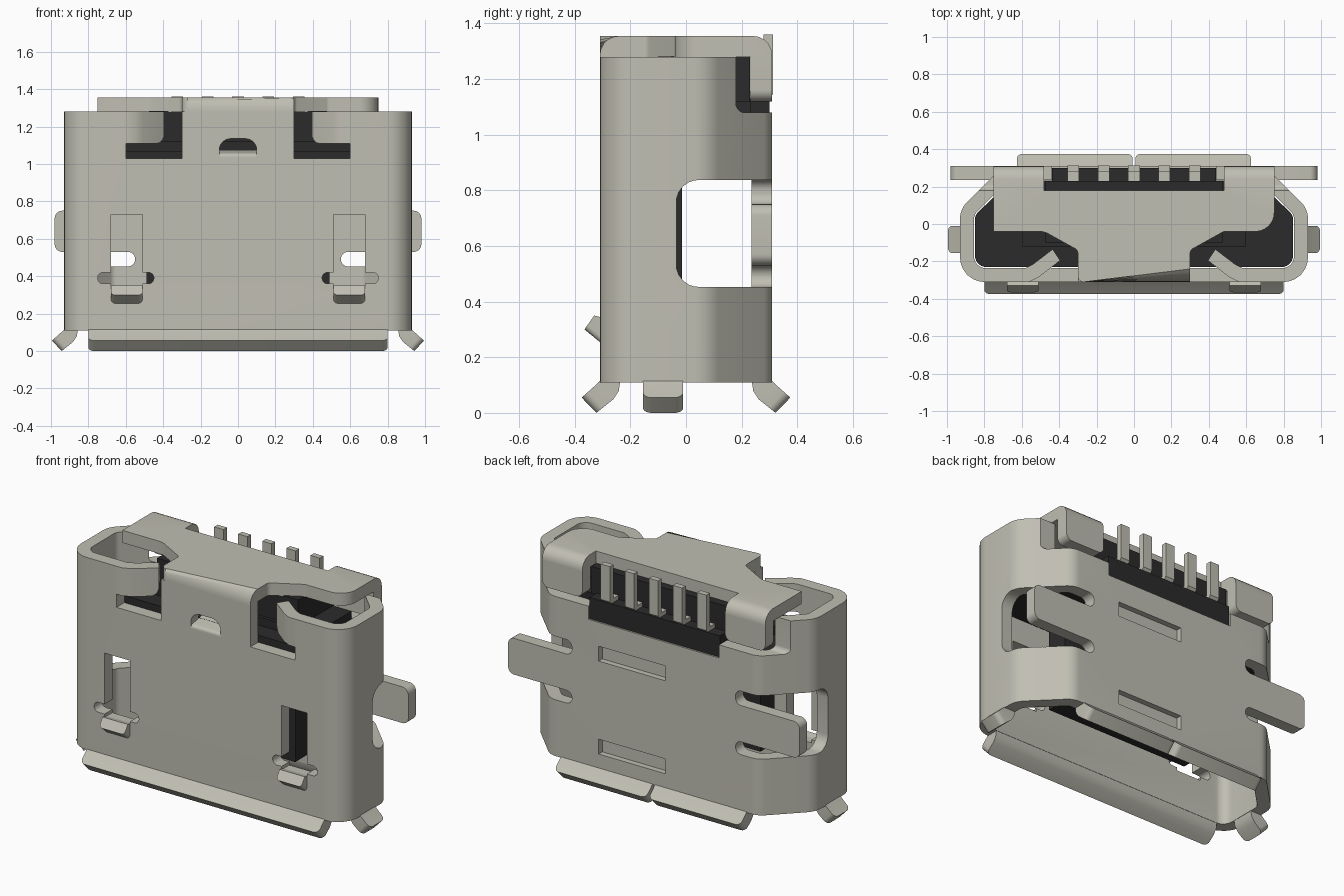
import bpy, bmesh, math
from mathutils import Vector

if "Cube" in bpy.data.objects:
    bpy.data.objects.remove(bpy.data.objects["Cube"], do_unlink=True)


def material(name, rgb):
    m = bpy.data.materials.new(name)
    m.use_nodes = True
    m.diffuse_color = (*rgb, 1)
    m.node_tree.nodes["Principled BSDF"].inputs["Base Color"].default_value = (*rgb, 1)
    return m


METAL = material("warm grey metal", (0.53, 0.52, 0.45))
PLASTIC = material("black plastic", (0.024, 0.024, 0.024))
parts = []


def fillet(pts, radii, seg=6):
    """Round the corners of a 2D polygon; radius 0 keeps a corner sharp."""
    if not isinstance(radii, (list, tuple)):
        radii = [radii] * len(pts)
    pts, out = [Vector(p) for p in pts], []
    for i, (p, r) in enumerate(zip(pts, radii)):
        if r == 0:
            out.append(p)
            continue
        a = (pts[i - 1] - p).normalized()
        b = (pts[(i + 1) % len(pts)] - p).normalized()
        half = a.angle(b) / 2
        c = p + (a + b).normalized() * r / math.sin(half)
        t = r / math.tan(half)
        va, vb = p + a * t - c, p + b * t - c
        for k in range(seg + 1):
            out.append(c + va.lerp(vb, k / seg).normalized() * r)
    return out


def rect(u0, v0, u1, v1, r=0):
    return fillet([(u0, v0), (u1, v0), (u1, v1), (u0, v1)], r)


def place(axis, p, t):
    u, v = p
    return {"x": (t, u, v), "y": (u, t, v), "z": (u, v, t)}[axis]


def finish(name, bm, mat):
    bmesh.ops.recalc_face_normals(bm, faces=bm.faces)
    me = bpy.data.meshes.new(name)
    bm.to_mesh(me)
    bm.free()
    ob = bpy.data.objects.new(name, me)
    bpy.context.collection.objects.link(ob)
    if mat:
        me.materials.append(mat)
        parts.append(ob)
    return ob


def prism(name, pts, axis, a, b, mat=METAL, bevel=None, width=0.03):
    """Extrude a 2D outline along an axis; bevel(v1, v2) picks edges to round."""
    bm = bmesh.new()
    lo = [bm.verts.new(place(axis, p, a)) for p in pts]
    hi = [bm.verts.new(place(axis, p, b)) for p in pts]
    n = len(pts)
    bm.faces.new(lo)
    bm.faces.new(hi)
    for i in range(n):
        j = (i + 1) % n
        bm.faces.new((lo[i], lo[j], hi[j], hi[i]))
    if bevel:
        es = [e for e in bm.edges if bevel(e.verts[0].co, e.verts[1].co)]
        bmesh.ops.bevel(bm, geom=es, offset=width, segments=5, profile=0.5, affect="EDGES")
    return finish(name, bm, mat)


def cut(ob, cutters):
    for c in cutters:
        c.hide_render = True
        m = ob.modifiers.new("cut", "BOOLEAN")
        m.operation, m.solver, m.object = "DIFFERENCE", "EXACT", c
    dg = bpy.context.evaluated_depsgraph_get()
    me = bpy.data.meshes.new_from_object(ob.evaluated_get(dg))
    ob.modifiers.clear()
    ob.data = me
    for c in cutters:
        bpy.data.objects.remove(c, do_unlink=True)


def symmetric(half):
    return half + [(-x, y) for x, y in reversed(half)]


# Shell tube: chamfered back corners, rounded front corners
outer = fillet(symmetric([(0.93, -0.31), (0.93, 0.08), (0.70, 0.31)]),
               [0.13, 0.12, 0.10, 0.10, 0.12, 0.13])
inner = fillet(symmetric([(0.855, -0.235), (0.855, 0.049), (0.669, 0.235)]),
               [0.06, 0.05, 0.04, 0.04, 0.05, 0.06])
Z0, Z1 = 0.11, 1.28
bm = bmesh.new()
loops = [[bm.verts.new((p.x, p.y, z)) for p in loop]
         for loop, z in ((outer, Z0), (outer, Z1), (inner, Z1), (inner, Z0))]
for k in range(4):
    a, b = loops[k], loops[(k + 1) % 4]
    for i in range(len(a)):
        j = (i + 1) % len(a)
        bm.faces.new((a[i], a[j], b[j], b[i]))
shell = finish("shell", bm, METAL)

# Openings in the shell
C = None
cutters = [
    prism("cut_back_top", rect(0.18, 1.08, 0.6, 1.6, 0.03), "x", -1.2, 1.2, C),
    prism("cut_back_notch", rect(-0.44, 1.0, 0.44, 1.5), "y", 0.15, 0.5, C),
    prism("cut_front_hole", fillet([(-0.10, 1.03), (0.10, 1.03), (0.10, 1.135), (-0.10, 1.135)],
                                   [0, 0, 0.06, 0.06]), "y", -0.5, -0.2, C),
    prism("cut_back_pocket_high", rect(-0.08, 0.765, 0.37, 0.855), "y", 0.275, 0.5, C),
    prism("cut_back_pocket_low", rect(-0.08, 0.20, 0.37, 0.29), "y", 0.275, 0.5, C),
]
for s in (-1, 1):
    def sx(u0, v0, u1, v1, r=0):
        return rect(min(s * u0, s * u1), v0, max(s * u0, s * u1), v1, r)
    cutters += [
        prism("cut_front_corner", sx(0.30, 1.03, 0.60, 1.5), "y", -0.5, -0.2, C),
        prism("cut_spring_window", sx(0.51, 0.34, 0.68, 0.73), "y", -0.5, -0.2, C),
        prism("cut_spring_cross", sx(0.45, 0.36, 0.75, 0.42, 0.029), "y", -0.45, -0.15, C),
        prism("cut_side_window", rect(-0.035, 0.453, 0.7, 0.837, 0.08), "x", s * 0.64, s * 1.2, C),
        prism("cut_slot_low", sx(0.55, 0.452, 0.85, 0.53, 0.038), "y", 0.16, 0.55, C),
        prism("cut_slot_high", sx(0.55, 0.75, 0.85, 0.838, 0.038), "y", 0.17, 0.56, C),
    ]
cut(shell, cutters)

# Curled lip under the front hole
prism("front_hole_lip", fillet([(-0.31, 1.02), (-0.31, 1.055), (-0.2, 1.075), (-0.2, 1.02)],
                               [0, 0.02, 0, 0]), "x", -0.10, 0.10)

# Top cap with rounded bend to the front wall and two rear shoulders
half = [(0.30, -0.31), (0.30, -0.14), (0.48, -0.04), (0.75, -0.04), (0.75, 0.31),
        (0.48, 0.31), (0.48, 0.18)]
cap = fillet(symmetric(half), [0, 0.03, 0.03, 0.10, 0, 0, 0, 0, 0, 0, 0, 0.10, 0.03, 0.03])
prism("top_cap", cap, "z", 1.279, 1.355, METAL,
      lambda p, q: min(p.z, q.z) > 1.35 and abs(p.y - q.y) < 1e-4 and abs(p.y) > 0.30, 0.07)

for s, side in ((-1, "right"), (1, "left")):
    # Folded rear wings of the cap
    prism("cap_wing_" + side, rect(min(s * 0.48, s * 0.75), 1.12, max(s * 0.48, s * 0.75), 1.282,
                                   [0.04, 0.04, 0, 0]), "y", 0.232, 0.31)
    # Front corner ears bent inward
    prism("bent_ear_" + side, [(s * x, y) for x, y in
          ((0.61, -0.31), (0.56, -0.31), (0.51, -0.285), (0.395, -0.195), (0.435, -0.135),
           (0.54, -0.215), (0.58, -0.235), (0.61, -0.235))], "z", 1.11, 1.28, METAL,
          lambda p, q: max(p.z, q.z) < 1.12 and max(abs(p.x), abs(q.x)) < 0.45, 0.05)
    # Mounting tabs in the plane of the back wall
    prism("mount_tab_" + side, rect(min(s * 0.56, s * 0.98), 0.53, max(s * 0.56, s * 0.98), 0.75,
                                    [0.04 * (s > 0 or k in (0, 3)) * (s < 0 or k in (1, 2))
                                     for k in range(4)]), "y", 0.236, 0.309)
    # Small catch bent outward at the foot of each front window
    prism("spring_catch_" + side, [(-0.31, 0.255), (-0.365, 0.30), (-0.33, 0.35), (-0.27, 0.335),
                                   (-0.24, 0.30), (-0.24, 0.255)], "x", s * 0.51, s * 0.68, METAL,
          lambda p, q: abs(p.x - q.x) < 1e-4 and max(p.y, q.y) < -0.30
          and max(p.z, q.z) < 0.31, 0.02)

# Flared flanges around the mouth: (outward, z) section
LIP = [(-0.074, 0.115), (0, 0.115), (0.018, 0.097), (0.065, 0.055), (0.012, 0.0),
       (-0.048, 0.048), (-0.068, 0.078)]


def flange(name, axis, sign, base, a, b):
    i = 0 if axis == "x" else 1

    def tip(p, q):
        lo, hi = sorted((p, q), key=lambda c: c.z)
        return abs(p[i] - q[i]) < 1e-4 and lo.z < 0.003 and 0.05 < hi.z < 0.06
    pts = [(sign * (base + o), z) for o, z in LIP]
    # corners of the outward tip are rounded
    prism(name, pts, axis, a, b, METAL, tip, 0.03)


flange("front_flange", "x", -1, 0.31, -0.80, 0.80)
flange("back_flange_left", "x", 1, 0.31, 0.008, 0.625)
flange("back_flange_right", "x", 1, 0.31, -0.625, -0.008)
flange("side_flange_left", "y", 1, 0.93, -0.155, -0.01)
flange("side_flange_right", "y", -1, 0.93, -0.155, -0.01)

# Black plastic: plug across the shell, raised block, rear ledge and tongue
core = fillet(symmetric([(0.85, -0.23), (0.85, 0.047), (0.667, 0.225)]),
              [0.06, 0.05, 0.04, 0.04, 0.05, 0.06])
prism("plastic_plug", core, "z", 0.88, 1.07, PLASTIC)
prism("plastic_block", rect(-0.60, -0.12, 0.60, 0.232), "z", 1.06, 1.12, PLASTIC)
prism("plastic_riser", rect(-0.475, -0.10, 0.475, 0.23), "z", 1.10, 1.282, PLASTIC)
prism("rear_ledge", rect(-0.438, 0.20, 0.438, 0.30), "z", 1.0, 1.13, PLASTIC)
prism("tongue", rect(-0.49, -0.15, 0.49, -0.015), "z", 0.32, 0.90, PLASTIC)

# Five contact pins, bent up behind the cap
for k in range(5):
    x = (k - 2) * 0.162
    prism("contact_pin_%d" % (k + 1), [(0.22, 1.12), (0.29, 1.12), (0.312, 1.145), (0.312, 1.36),
                                       (0.278, 1.36), (0.278, 1.155), (0.22, 1.155)],
          "x", x - 0.031, x + 0.031)

bpy.ops.object.select_all(action="DESELECT")
for ob in parts:
    ob.select_set(True)
bpy.context.view_layer.objects.active = shell
bpy.ops.object.shade_smooth_by_angle(angle=math.radians(30))
